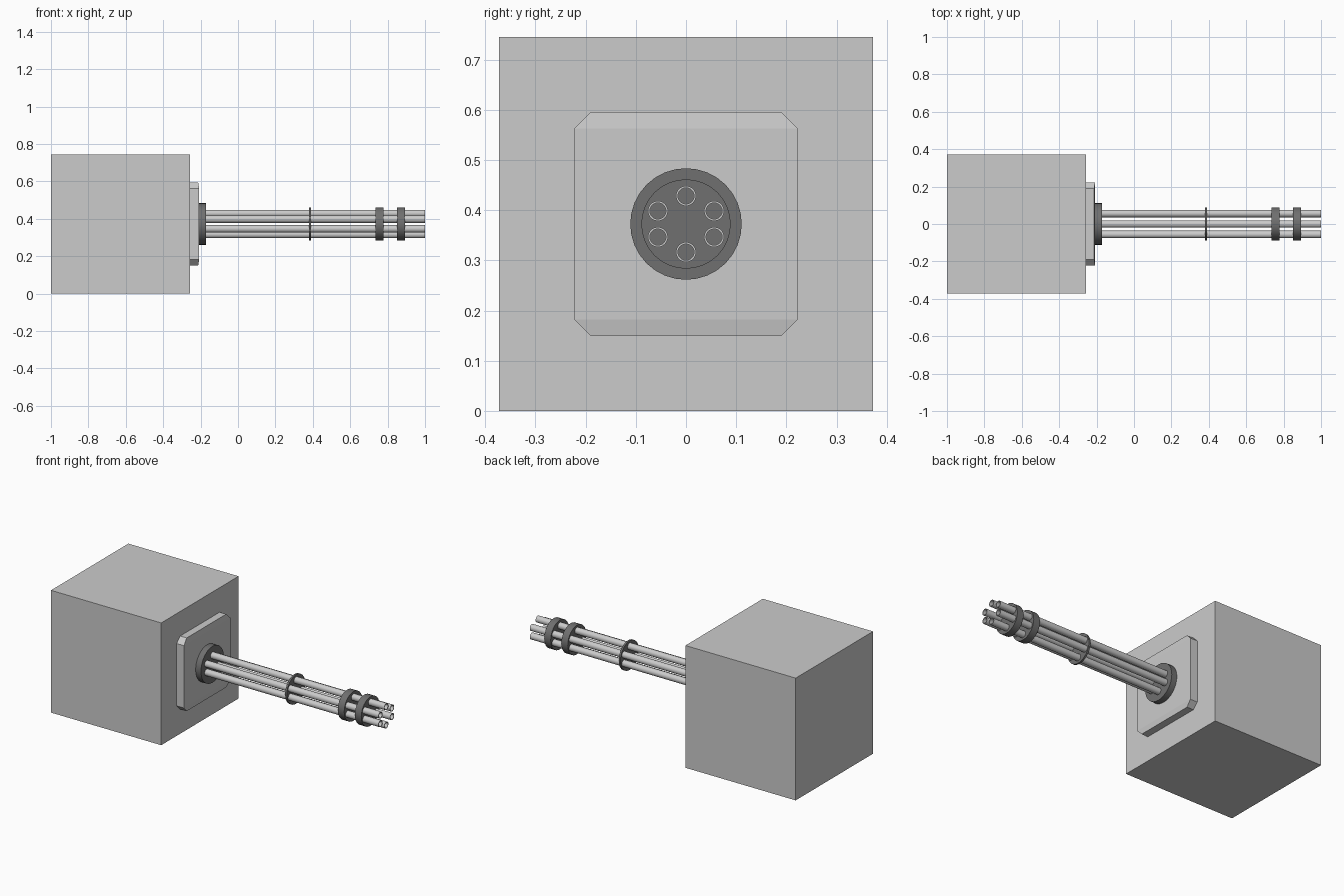
import bpy, bmesh, math
from mathutils import Vector

if "Cube" in bpy.data.objects:
    bpy.data.objects.remove(bpy.data.objects["Cube"])

CZ = 0.3725  # height of the barrel axis

dark = bpy.data.materials.new("dark_metal")
dark.diffuse_color = (0.16, 0.16, 0.16, 1)
dark.use_nodes = True
dark.node_tree.nodes["Principled BSDF"].inputs["Base Color"].default_value = dark.diffuse_color


def finish(name, bm, mat=None, smooth=False):
    bmesh.ops.recalc_face_normals(bm, faces=bm.faces)
    me = bpy.data.meshes.new(name)
    bm.to_mesh(me)
    bm.free()
    ob = bpy.data.objects.new(name, me)
    bpy.context.collection.objects.link(ob)
    if mat:
        me.materials.append(mat)
    if smooth:
        bpy.ops.object.select_all(action='DESELECT')
        ob.select_set(True)
        bpy.context.view_layer.objects.active = ob
        bpy.ops.object.shade_smooth_by_angle(angle=math.radians(35))
    return ob


def lathe(name, profile, y=0, z=CZ, closed=False, mat=None, n=32):
    """Spin (x, radius) points around an axis parallel to x; open profiles get end caps."""
    bm = bmesh.new()
    rings = [[bm.verts.new((x, y + r * math.cos(2 * math.pi * i / n),
                            z + r * math.sin(2 * math.pi * i / n)))
              for i in range(n)] for x, r in profile]
    pairs = list(zip(rings, rings[1:]))
    if closed:
        pairs.append((rings[-1], rings[0]))
    else:
        bm.faces.new(rings[0])
        bm.faces.new(rings[-1])
    for a, b in pairs:
        for i in range(n):
            j = (i + 1) % n
            bm.faces.new((a[i], a[j], b[j], b[i]))
    return finish(name, bm, mat, smooth=True)


# Base block
bm = bmesh.new()
bmesh.ops.create_cube(bm, size=1)
for v in bm.verts:
    v.co = Vector((v.co.x * 0.743 - 0.6285, v.co.y * 0.745, v.co.z * 0.745 + CZ))
finish("base_block", bm)

# Mounting plate: octagonal outline, front leaning back slightly at top and bottom
H, C = 0.223, 0.19
outline = [(-C, -H), (C, -H), (H, -C), (H, C), (C, H), (-C, H), (-H, C), (-H, -C)]
bm = bmesh.new()
back = [bm.verts.new((-0.257, y, CZ + z)) for y, z in outline]
front = [bm.verts.new((-0.213 if abs(z) == H else -0.208, y, CZ + z)) for y, z in outline]
bm.faces.new(back)
for ids in ((0, 1, 2, 7), (7, 2, 3, 6), (6, 3, 4, 5)):
    bm.faces.new([front[i] for i in ids])
for i in range(8):
    j = (i + 1) % 8
    bm.faces.new((back[i], back[j], front[j], front[i]))
finish("mounting_plate", bm)

# Rotor hub and barrel clamps
for name, x0, x1, r in (("rotor_hub", -0.212, -0.172, 0.111),
                        ("middle_clamp", 0.38, 0.391, 0.089),
                        ("rear_muzzle_clamp", 0.735, 0.778, 0.089),
                        ("front_muzzle_clamp", 0.85, 0.893, 0.089)):
    lathe(name, [(x0, r), (x1, r)], mat=dark)

# Six hollow barrels
spots = [(0, 0.056), (0.056, 0.026), (0.056, -0.026),
         (0, -0.056), (-0.056, -0.026), (-0.056, 0.026)]
for k, (y, z) in enumerate(spots, 1):
    lathe(f"barrel_{k}", [(-0.19, 0.020), (1, 0.020), (1, 0.016), (-0.19, 0.016)],
          y, CZ + z, closed=True)
